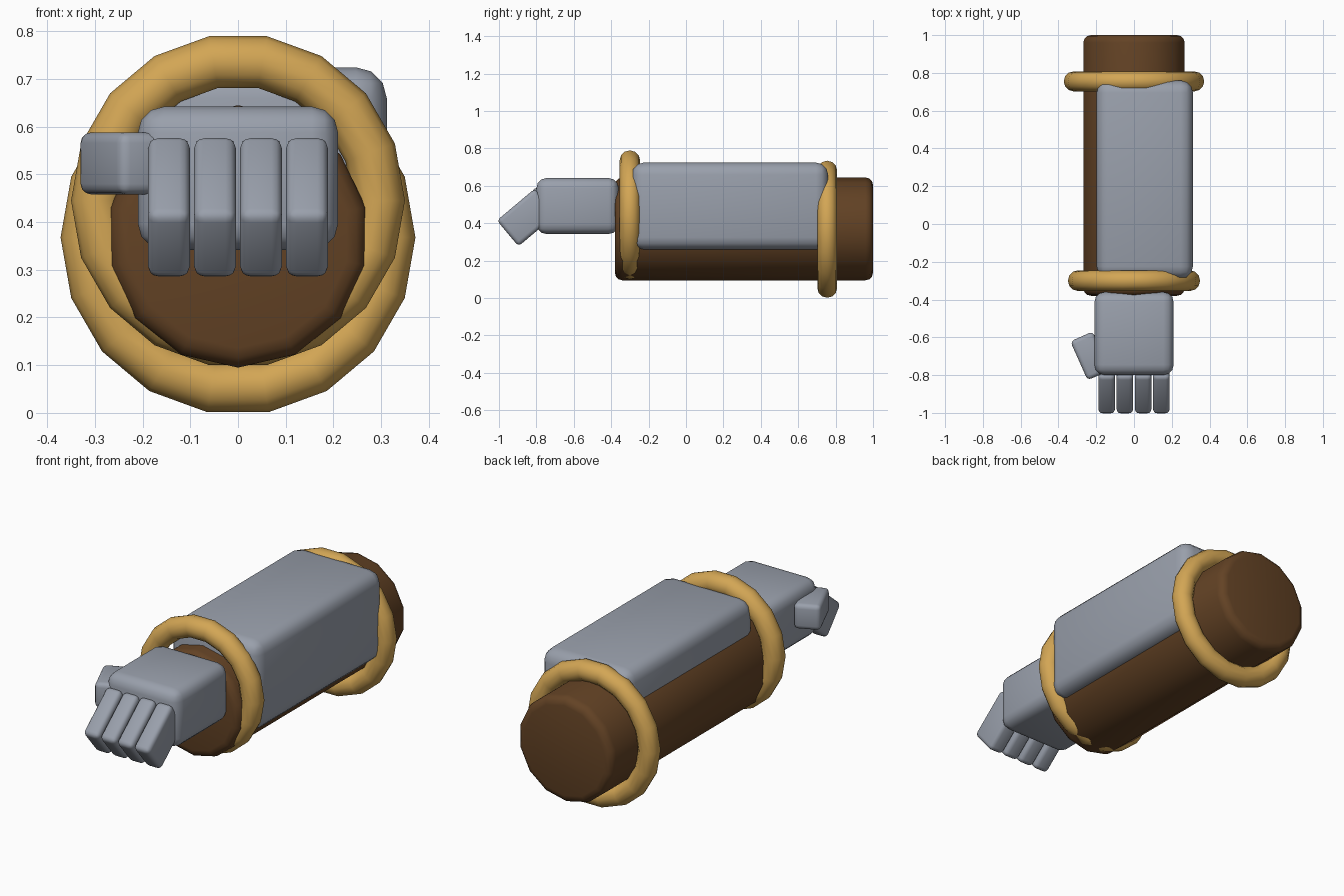
import bpy
from math import radians

if "Cube" in bpy.data.objects:
    bpy.data.objects.remove(bpy.data.objects["Cube"], do_unlink=True)


def material(name, rgb):
    mat = bpy.data.materials.new(name)
    mat.use_nodes = True
    mat.diffuse_color = (*rgb, 1)
    bsdf = mat.node_tree.nodes["Principled BSDF"]
    bsdf.inputs["Base Color"].default_value = (*rgb, 1)
    bsdf.inputs["Roughness"].default_value = 0.7
    return mat


grey = material("steel grey", (0.32, 0.35, 0.41))
brown = material("leather brown", (0.125, 0.055, 0.018))
gold = material("warm gold", (0.65, 0.38, 0.09))


def finish(name, mat, bevel=0, segments=3):
    """Name and colour the active object, round its sharp edges, shade smooth."""
    obj = bpy.context.object
    obj.name = name
    obj.data.materials.append(mat)
    bpy.ops.object.transform_apply(location=False, rotation=False, scale=True)
    if bevel:
        mod = obj.modifiers.new("rounded edges", "BEVEL")
        mod.width = bevel
        mod.segments = segments
        mod.limit_method = "ANGLE"
        mod.angle_limit = radians(40)
    bpy.ops.object.shade_smooth()
    return obj


def block(name, centre, size, bevel, rotation=(0, 0, 0)):
    bpy.ops.mesh.primitive_cube_add(size=1, location=centre, rotation=rotation)
    bpy.context.object.scale = size
    return finish(name, grey, bevel)


def ring(name, y, z, major, minor):
    bpy.ops.mesh.primitive_torus_add(
        location=(0, y, z), rotation=(radians(90), 0, 0),
        major_radius=major, minor_radius=minor,
        major_segments=18, minor_segments=12)
    return finish(name, gold)


# Sleeve of the arm
bpy.ops.mesh.primitive_cylinder_add(
    vertices=14, radius=0.275, depth=1.38,
    location=(0, 0.31, 0.37), rotation=(radians(90), 0, 0))
finish("sleeve", brown, 0.04)

# Forearm guard, offset to one side
block("forearm_guard", (0.057, 0.235, 0.492), (0.51, 1.05, 0.465), 0.065)

# Wrist and elbow rings
ring("wrist_ring", -0.3, 0.445, 0.295, 0.055)
ring("elbow_ring", 0.755, 0.368, 0.319, 0.053)

# Fist: palm, four curled fingers and thumb
block("palm", (0, -0.58, 0.492), (0.42, 0.44, 0.3), 0.055)
for i in range(4):
    block(f"finger_{i + 1}", ((i - 1.5) * 0.0965, -0.852, 0.431),
          (0.088, 0.265, 0.18), 0.022, (radians(40), 0, 0))
block("thumb", (-0.232, -0.698, 0.523), (0.13, 0.225, 0.13), 0.022,
      (0, 0, radians(24)))
